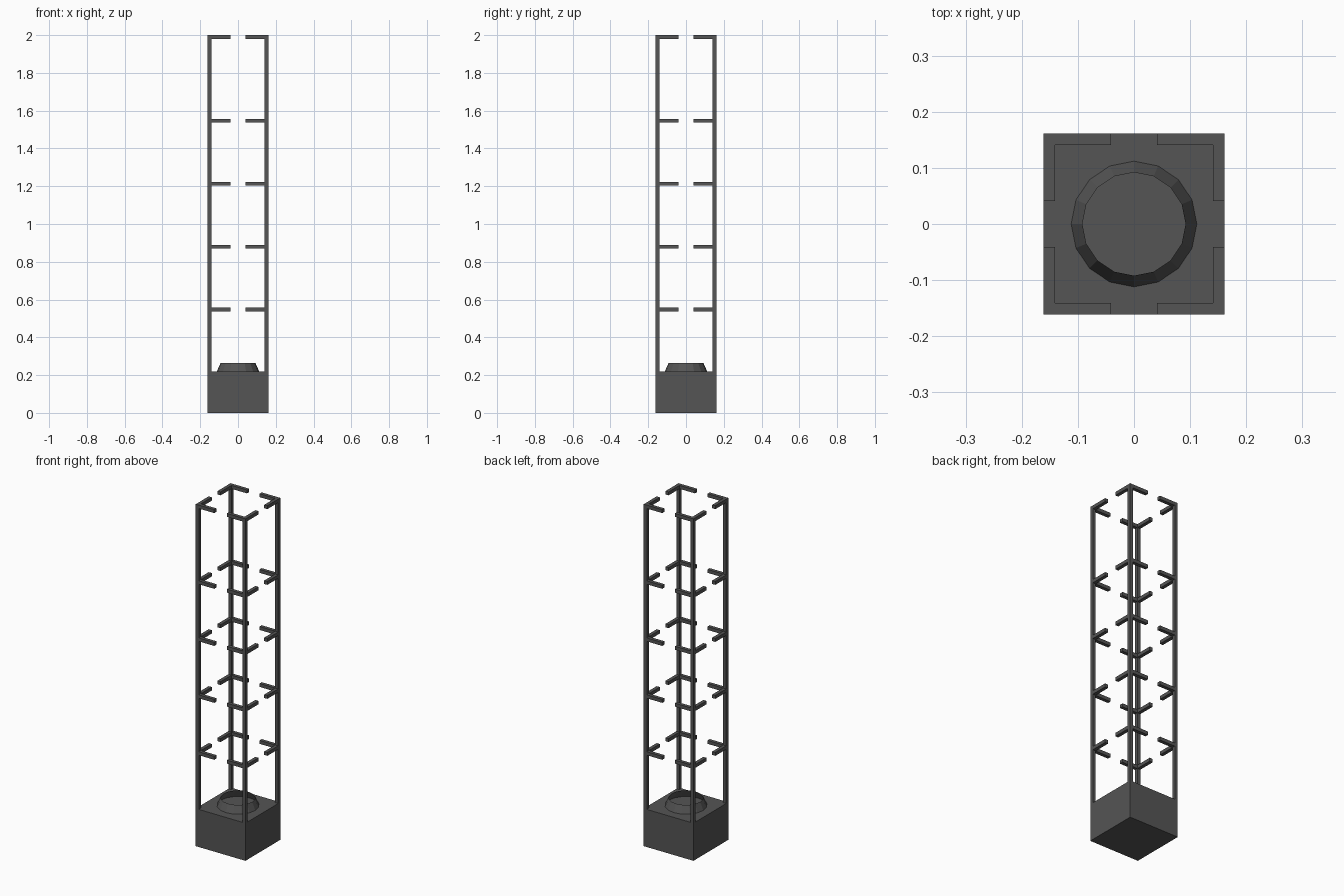
import bpy, bmesh
from mathutils import Vector, Matrix

if "Cube" in bpy.data.objects:
    bpy.data.objects.remove(bpy.data.objects["Cube"])

HALF, T, BASE_H, TOP, ARM_END = 0.161, 0.02, 0.22, 2.0, 0.041

metal = bpy.data.materials.new("dark grey metal")
metal.diffuse_color = (0.09, 0.09, 0.09, 1)
metal.use_nodes = True
metal.node_tree.nodes["Principled BSDF"].inputs["Base Color"].default_value = metal.diffuse_color


def add_box(bm, lo, hi):
    lo, hi = Vector(lo), Vector(hi)
    m = Matrix.Translation((lo + hi) / 2) @ Matrix.Diagonal((*(hi - lo), 1))
    bmesh.ops.create_cube(bm, size=1, matrix=m)


def finish(name, bm):
    mesh = bpy.data.meshes.new(name)
    bm.to_mesh(mesh)
    bm.free()
    mesh.materials.append(metal)
    ob = bpy.data.objects.new(name, mesh)
    bpy.context.collection.objects.link(ob)
    return ob


# Solid base block
bm = bmesh.new()
add_box(bm, (-HALF, -HALF, 0), (HALF, HALF, BASE_H))
finish("base_block", bm)

# Open, 16-sided tapered burner collar
bm = bmesh.new()
bmesh.ops.create_cone(bm, cap_ends=False, segments=16, radius1=0.112, radius2=0.092,
                      depth=0.045, matrix=Matrix.Translation((0, 0, BASE_H + 0.0225)))
finish("burner_collar", bm)

# One corner post with its pairs of short arms, mirrored to four corners
inner = HALF - T
bm = bmesh.new()
add_box(bm, (inner, inner, BASE_H), (HALF, HALF, TOP))
for z in (0.547, 0.88, 1.213, 1.547, TOP - T / 2):
    add_box(bm, (ARM_END, inner, z - T / 2), (inner, HALF, z + T / 2))
    add_box(bm, (inner, ARM_END, z - T / 2), (HALF, inner, z + T / 2))
frame = finish("corner_frame", bm)
mirror = frame.modifiers.new("four_corners", 'MIRROR')
mirror.use_axis = (True, True, False)
mirror.use_mirror_merge = False
